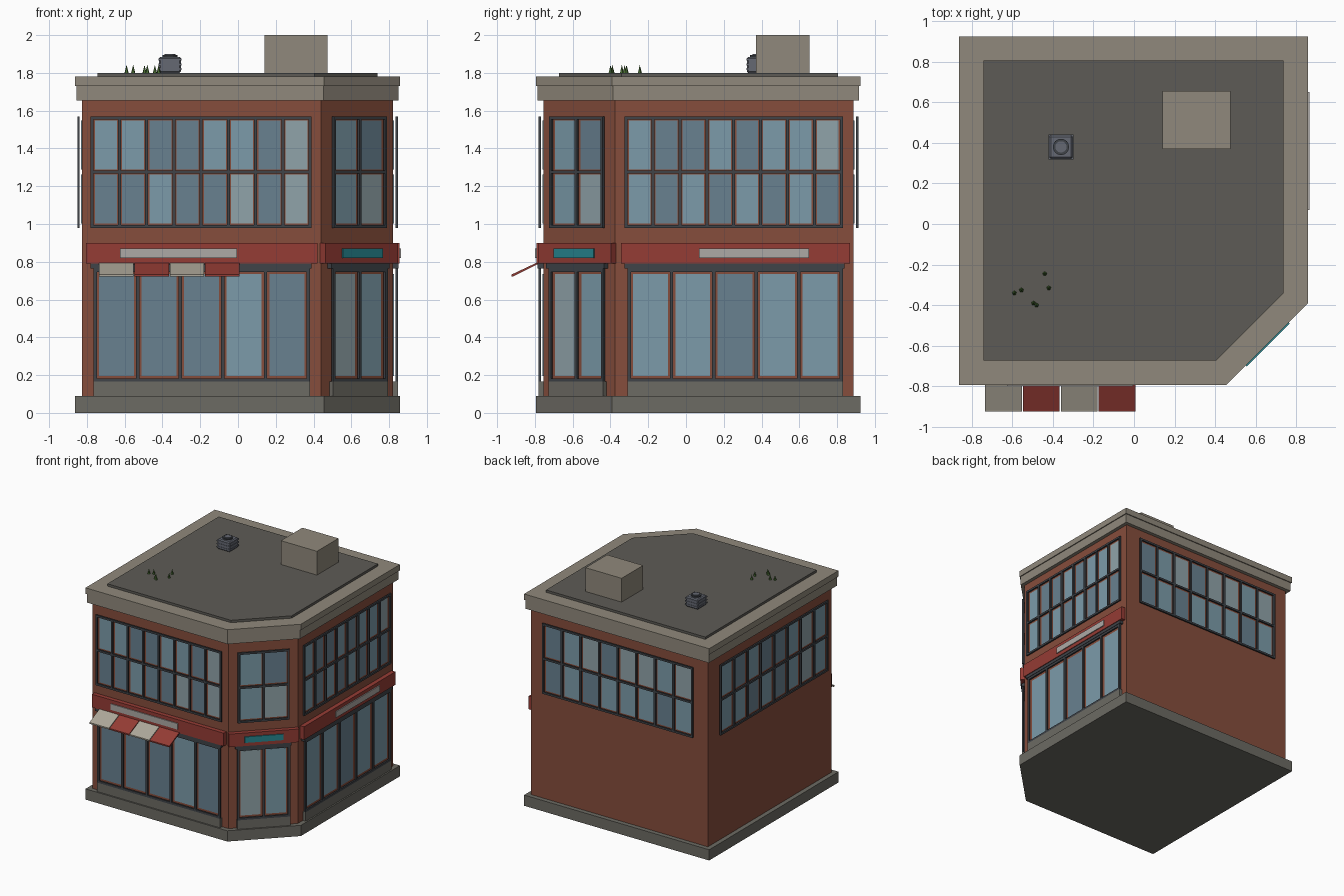
import bpy, bmesh, random
from math import sqrt
from mathutils import Matrix, Vector

if "Cube" in bpy.data.objects:
    bpy.data.objects.remove(bpy.data.objects["Cube"])

random.seed(4)

def mat(name, r, g, b):
    m = bpy.data.materials.new(name)
    m.diffuse_color = (r, g, b, 1)
    m.use_nodes = True
    m.node_tree.nodes["Principled BSDF"].inputs["Base Color"].default_value = m.diffuse_color
    return m

BRICK = mat("brick", .24, .075, .045)
STONE = mat("stone", .28, .25, .20)
BASE = mat("base_stone", .15, .145, .125)
ROOF = mat("roofing", .11, .105, .092)
FRAME = mat("dark_frame", .05, .056, .065)
GLASS = [mat("glass_%d" % i, *c) for i, c in enumerate(
    [(.14, .22, .28), (.20, .33, .40), (.28, .37, .40)])]
RED = mat("red_fascia", .30, .045, .035)
PANEL = mat("sign_panel", .42, .40, .38)
TEAL = mat("teal", .02, .24, .28)
CREAM = mat("cream_cloth", .42, .39, .32)
METAL = mat("unit_metal", .13, .14, .17)
GREEN = mat("weed_green", .06, .14, .03)

def finish(name, bm, material, matrix=Matrix()):
    bmesh.ops.recalc_face_normals(bm, faces=bm.faces)
    me = bpy.data.meshes.new(name)
    bm.to_mesh(me)
    bm.free()
    me.materials.append(material)
    ob = bpy.data.objects.new(name, me)
    ob.matrix_world = matrix
    bpy.context.collection.objects.link(ob)
    return ob

def boxes(name, items, material, matrix=Matrix()):
    """Each item is (x0, x1, y0, y1, z0, z1)."""
    bm = bmesh.new()
    for x0, x1, y0, y1, z0, z1 in items:
        m = Matrix.Translation(((x0 + x1) / 2, (y0 + y1) / 2, (z0 + z1) / 2))
        m = m @ Matrix.Diagonal((x1 - x0, y1 - y0, z1 - z0, 1))
        bmesh.ops.create_cube(bm, size=1, matrix=m)
    return finish(name, bm, material, matrix)

X0, X1, Y0, Y1, C = -.825, .82, -.755, .887, .38   # wall extents and corner cut

def outline(d):
    t = d * (sqrt(2) - 1)
    return [(X0 - d, Y0 - d), (X1 - C + t, Y0 - d), (X1 + d, Y0 + C - t),
            (X1 + d, Y1 + d), (X0 - d, Y1 + d)]

def storey(name, d, z0, z1, material):
    bm = bmesh.new()
    f = bm.faces.new([bm.verts.new((x, y, z0)) for x, y in outline(d)])
    top = bmesh.ops.extrude_face_region(bm, geom=[f])["geom"]
    bmesh.ops.translate(bm, vec=(0, 0, z1 - z0),
                        verts=[v for v in top if isinstance(v, bmesh.types.BMVert)])
    return finish(name, bm, material)

# Main body: footprint with the cut corner, stacked in layers
storey("base", .038, 0, .09, BASE)
storey("walls", 0, .09, 1.655, BRICK)
storey("cornice_lower", .03, 1.655, 1.73, STONE)
storey("cornice_upper", .038, 1.73, 1.78, STONE)
storey("roof_deck", -.082, 1.78, 1.80, ROOF)

# Wall frames: local x along the wall, local y inwards, z up
def wall(origin, normal):
    n = Vector(normal).normalized()
    u = Vector((-n.y, n.x, 0))
    m = Matrix((u, -n, Vector((0, 0, 1)))).transposed().to_4x4()
    return Matrix.Translation(origin) @ m

FRONT = wall((0, Y0, 0), (0, -1, 0))
RIGHT = wall((X1, 0, 0), (1, 0, 0))
BACK = wall((0, Y1, 0), (0, 1, 0))
LEFT = wall((X0, 0, 0), (-1, 0, 0))
CORNER = wall((X1 - C / 2, Y0 + C / 2, 0), (1, -1, 0))

def window(name, w, u0, u1, z0, z1, cols, rows, bar, gap):
    """Stand-off frame grid with panes set behind it."""
    y0, y1 = -.026, -.013
    bars = [(u0, u1, y0, y1, z, z + bar) for z in (z0, z1 - bar)]
    du, dz = (u1 - u0 - bar) / cols, (z1 - z0 - bar) / rows
    for i in range(cols + 1):
        u = u0 + i * du
        bars.append((u, u + bar, y0, y1, z0, z1))
    for j in range(1, rows):
        bars.append((u0, u1, y0, y1, z0 + j * dz, z0 + j * dz + bar))
    boxes(name + "_frame", bars, FRAME, w)
    panes = [[], [], []]
    for i in range(cols):
        for j in range(rows):
            u, z = u0 + bar + i * du, z0 + bar + j * dz
            panes[random.choice((0, 0, 1, 1, 2))].append(
                (u + gap, u + du - bar - gap, -.005, .005,
                 z + gap, z + dz - bar - gap))
    for k, p in enumerate(panes):
        if p:
            boxes("%s_panes_%d" % (name, k), p, GLASS[k], w)

# Upper windows on all five walls
for name, w, u0, u1, cols in [("front", FRONT, -.78, .39, 8),
                              ("right", RIGHT, -.325, .83, 8),
                              ("corner", CORNER, -.20, .20, 2),
                              ("back", BACK, -.70, .70, 8),
                              ("left", LEFT, -.75, .68, 8)]:
    window(name + "_upper_window", w, u0, u1, .98, 1.57, cols, 2, .016, .006)

# Shop fronts: glazing, stall riser, lintel, fascia and blank sign panel
for name, w, u0, u1, cols, f0, f1, s0, s1, sm in [
        ("front", FRONT, -.765, .38, 5, -.805, .42, -.625, -.005, PANEL),
        ("right", RIGHT, -.31, .83, 5, -.345, .868, .07, .65, PANEL),
        ("corner", CORNER, -.205, .205, 2, -.272, .272, -.15, .15, TEAL)]:
    window(name + "_shop_window", w, u0, u1, .165, .765, cols, 1, .018, .011)
    boxes(name + "_stall_riser", [(u0, u1, -.026, .01, .09, .165)], BASE, w)
    boxes(name + "_lintel", [(u0 - .015, u1 + .01, -.03, .01, .765, .79)], FRAME, w)
    boxes(name + "_fascia", [(f0, f1, -.036, .01, .79, .90)], RED, w)
    boxes(name + "_sign_panel", [(s0, s1, -.044, -.03, .82, .87)], sm, w)

# Awning: four sloping strips with a front rail
for i in range(4):
    x0 = -.735 + i * .187
    x1 = x0 + .182
    bm = bmesh.new()
    prof = [(-.765, .797), (-.765, .807), (-.918, .735), (-.925, .733),
            (-.925, .722), (-.915, .722)]
    f = bm.faces.new([bm.verts.new((x0, y, z)) for y, z in prof])
    g = bmesh.ops.extrude_face_region(bm, geom=[f])["geom"]
    bmesh.ops.translate(bm, vec=(x1 - x0, 0, 0),
                        verts=[v for v in g if isinstance(v, bmesh.types.BMVert)])
    finish("awning_strip_%d" % i, bm, (CREAM, RED)[i % 2])

# Rooftop stair hut
boxes("stair_hut", [(.14, .475, .37, .655, 1.79, 2.0)], STONE)

# Rooftop cooling unit
ax, ay = -.36, .38
body = boxes("cooling_unit", [(ax - .058, ax + .058, ay - .058, ay + .058, 1.80, 1.885)], METAL)
bev = body.modifiers.new("bevel", 'BEVEL')
bev.width, bev.segments = .008, 1
boxes("cooling_unit_slats", [(ax - .061, ax + .061, ay - .061, ay + .061, z, z + .01)
                             for z in (1.815, 1.84, 1.865)], METAL)
for name, r, z0, z1, m in [("fan_ring", .04, 1.88, 1.895, FRAME),
                           ("fan_hub", .028, 1.89, 1.90, METAL)]:
    bm = bmesh.new()
    bmesh.ops.create_cone(bm, cap_ends=True, segments=16, radius1=r, radius2=r,
                          depth=z1 - z0,
                          matrix=Matrix.Translation((ax, ay, (z0 + z1) / 2)))
    finish(name, bm, m)

# Weeds on the roof
bm = bmesh.new()
for x, y in [(-.59, -.34), (-.555, -.325), (-.44, -.245),
             (-.42, -.315), (-.495, -.39), (-.48, -.40)]:
    bmesh.ops.create_cone(bm, cap_ends=True, segments=5, radius1=.012, radius2=0,
                          depth=.045, matrix=Matrix.Translation((x, y, 1.82)))
finish("roof_weeds", bm, GREEN)
